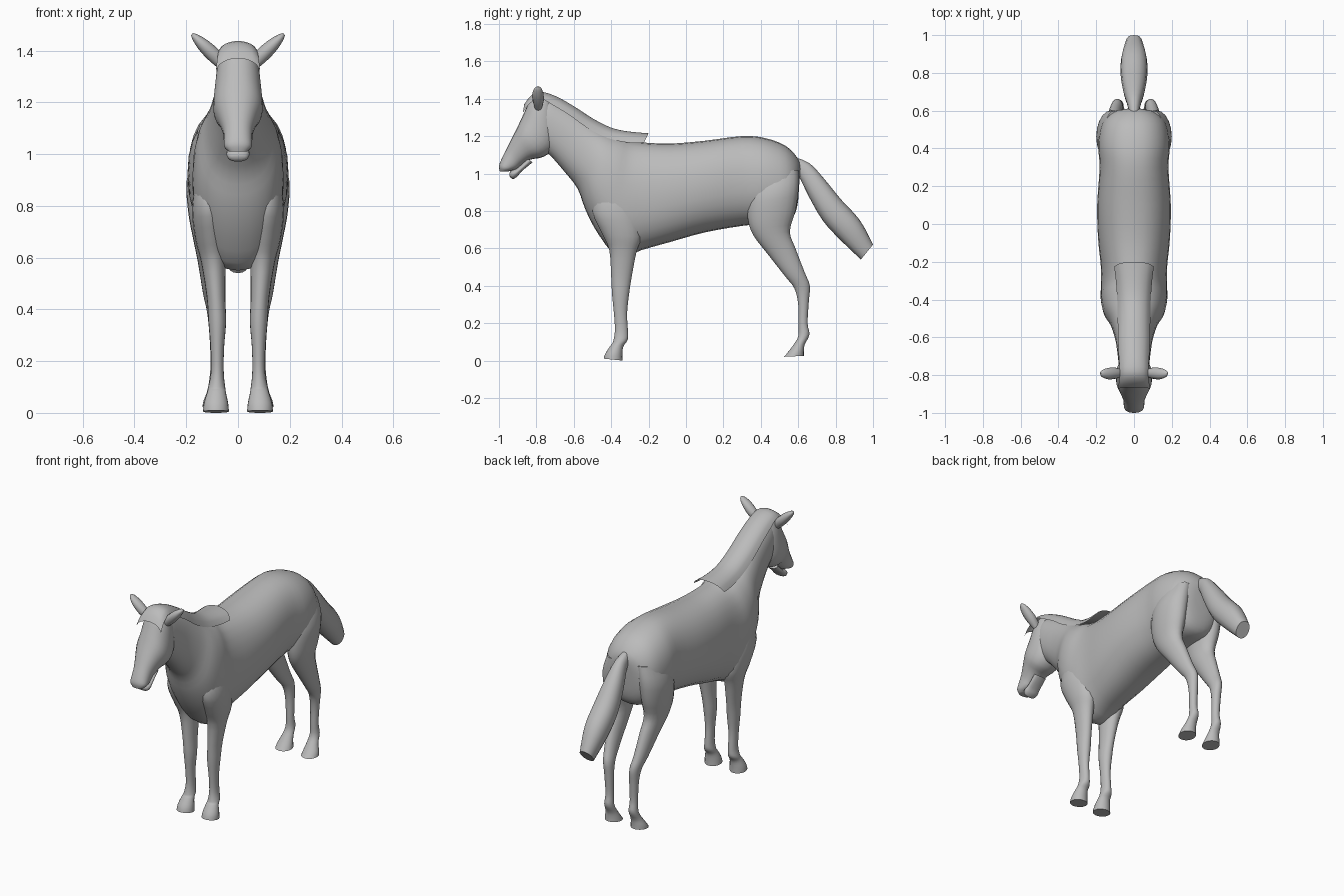
import bpy, bmesh, math
from mathutils import Vector, Matrix

coat = bpy.data.materials.new("grey coat")
coat.diffuse_color = (0.5, 0.5, 0.5, 1)


def finish(name, bm):
    bmesh.ops.recalc_face_normals(bm, faces=bm.faces)
    mesh = bpy.data.meshes.new(name)
    bm.to_mesh(mesh)
    bm.free()
    mesh.materials.append(coat)
    ob = bpy.data.objects.new(name, mesh)
    bpy.context.collection.objects.link(ob)
    bpy.ops.object.select_all(action='DESELECT')
    ob.select_set(True)
    bpy.context.view_layer.objects.active = ob
    bpy.ops.object.shade_smooth_by_angle(angle=math.radians(50))
    return ob


def smooth_rows(rows, steps):
    """Catmull-Rom interpolation between rows of numbers."""
    rows = [Vector(r) for r in rows]
    out = []
    for i in range(len(rows) - 1):
        p0, p1 = rows[max(i - 1, 0)], rows[i]
        p2, p3 = rows[i + 1], rows[min(i + 2, len(rows) - 1)]
        for k in range(steps):
            t = k / steps
            out.append(0.5 * (2 * p1 + (p2 - p0) * t + (2 * p0 - 5 * p1 + 4 * p2 - p3) * t * t
                              + (3 * p1 - p0 - 3 * p2 + p3) * t ** 3))
    return out + [rows[-1]]


def loft(name, rows, side=1, n=20, steps=3, power=0.9, matrix=Matrix()):
    """Skin oval rings; row = x, first edge y z, second edge y z, half width."""
    bm = bmesh.new()
    rings = []
    for x, y0, z0, y1, z1, w in smooth_rows(rows, steps):
        a, b = Vector((x, y0, z0)), Vector((x, y1, z1))
        ring = []
        for i in range(n):
            t = 2 * math.pi * i / n
            c, s = math.cos(t), math.sin(t)
            c = math.copysign(abs(c) ** power, c)
            s = math.copysign(abs(s) ** power, s)
            p = matrix @ ((a + b) / 2 + (a - b) / 2 * c + Vector((w * s, 0, 0)))
            p.x *= side
            ring.append(bm.verts.new(p))
        rings.append(ring)
    for r, q in zip(rings, rings[1:]):
        for i in range(n):
            bm.faces.new((r[i], r[(i + 1) % n], q[(i + 1) % n], q[i]))
    bm.faces.new(rings[0])
    bm.faces.new(rings[-1])
    return finish(name, bm)


# Trunk and neck, rump to poll
loft("body", [(0, *r) for r in (
    (0.612, 1.04, 0.60, 0.86, 0.05), (0.595, 1.085, 0.585, 0.79, 0.12),
    (0.53, 1.15, 0.54, 0.74, 0.17), (0.42, 1.19, 0.42, 0.73, 0.19),
    (0.30, 1.20, 0.30, 0.72, 0.182), (0.10, 1.175, 0.10, 0.685, 0.195),
    (-0.08, 1.16, -0.08, 0.635, 0.19), (-0.22, 1.165, -0.24, 0.59, 0.175),
    (-0.29, 1.175, -0.36, 0.55, 0.175), (-0.34, 1.19, -0.465, 0.67, 0.175),
    (-0.40, 1.21, -0.535, 0.80, 0.16), (-0.47, 1.25, -0.58, 0.92, 0.125),
    (-0.56, 1.31, -0.65, 1.01, 0.10), (-0.65, 1.36, -0.71, 1.08, 0.088),
    (-0.73, 1.40, -0.76, 1.13, 0.08), (-0.78, 1.40, -0.80, 1.20, 0.07))], n=28)

# Head, poll to nose
loft("head", [(0, *r) for r in (
    (-0.775, 1.43, -0.72, 1.38, 0.05), (-0.83, 1.395, -0.70, 1.28, 0.078),
    (-0.87, 1.315, -0.70, 1.15, 0.092), (-0.90, 1.25, -0.76, 1.09, 0.095),
    (-0.93, 1.19, -0.83, 1.075, 0.075), (-0.96, 1.13, -0.88, 1.045, 0.058),
    (-0.985, 1.08, -0.905, 1.025, 0.055), (-1.0, 1.04, -0.935, 1.015, 0.052),
    (-0.995, 1.01, -0.955, 1.01, 0.035))], n=24)
loft("lower_jaw", [(0, *r) for r in (
    (-0.85, 1.08, -0.82, 1.06, 0.04), (-0.90, 1.03, -0.88, 1.01, 0.042),
    (-0.935, 1.015, -0.90, 0.985, 0.045), (-0.945, 0.995, -0.92, 0.972, 0.035),
    (-0.94, 0.98, -0.93, 0.972, 0.015))], n=16)

# Tail, flat at the tip
loft("tail", [(0, *r) for r in (
    (0.57, 1.09, 0.57, 1.00, 0.025), (0.66, 1.055, 0.605, 0.98, 0.035),
    (0.74, 0.97, 0.655, 0.88, 0.055), (0.83, 0.86, 0.73, 0.75, 0.07),
    (0.93, 0.75, 0.82, 0.65, 0.068), (1.0, 0.62, 0.935, 0.54, 0.042))], n=16)

fore = [(0.10, -0.47, 0.92, -0.30, 0.92, 0.06), (0.11, -0.50, 0.80, -0.25, 0.78, 0.068),
        (0.105, -0.45, 0.68, -0.24, 0.66, 0.06), (0.095, -0.41, 0.59, -0.265, 0.58, 0.048),
        (0.085, -0.40, 0.45, -0.29, 0.45, 0.036), (0.08, -0.395, 0.35, -0.305, 0.35, 0.034),
        (0.08, -0.385, 0.25, -0.315, 0.25, 0.026), (0.08, -0.38, 0.16, -0.31, 0.15, 0.025),
        (0.082, -0.39, 0.10, -0.312, 0.11, 0.032), (0.083, -0.40, 0.085, -0.335, 0.075, 0.036),
        (0.085, -0.43, 0.04, -0.34, 0.035, 0.047), (0.085, -0.44, 0.01, -0.34, 0.0, 0.05)]
hind = [(0.10, 0.36, 1.0, 0.60, 1.02, 0.06), (0.12, 0.33, 0.88, 0.602, 0.92, 0.078),
        (0.125, 0.33, 0.76, 0.585, 0.80, 0.068), (0.12, 0.36, 0.67, 0.555, 0.69, 0.055),
        (0.11, 0.44, 0.565, 0.585, 0.60, 0.045), (0.10, 0.53, 0.45, 0.635, 0.47, 0.035),
        (0.09, 0.58, 0.385, 0.662, 0.40, 0.03), (0.085, 0.60, 0.30, 0.657, 0.32, 0.026),
        (0.083, 0.602, 0.20, 0.65, 0.20, 0.023), (0.083, 0.60, 0.13, 0.66, 0.14, 0.027),
        (0.085, 0.575, 0.085, 0.635, 0.085, 0.034), (0.088, 0.545, 0.045, 0.63, 0.05, 0.045),
        (0.088, 0.525, 0.02, 0.63, 0.025, 0.05)]
ear = [(0, -0.02, 0, 0.02, 0, 0.025), (0, -0.03, 0.05, 0.03, 0.05, 0.028),
       (0, -0.032, 0.10, 0.028, 0.10, 0.024), (0, -0.022, 0.14, 0.018, 0.14, 0.014),
       (0, -0.006, 0.157, 0.004, 0.157, 0.005)]
ear_place = Matrix.Translation((0.065, -0.79, 1.355)) @ Matrix.Rotation(math.radians(46), 4, 'Y')
for side, tag in ((-1, "left"), (1, "right")):
    loft("front_leg_" + tag, fore, side, power=1)
    loft("hind_leg_" + tag, hind, side, power=1)
    loft("ear_" + tag, ear, side, n=12, power=1, matrix=ear_place)

# Mane and forelock: arched sheet; row = crest y z, edge y z, half width
bm = bmesh.new()
grid = []
for cy, cz, ey, ez, w in smooth_rows([
        (-0.20, 1.215, -0.225, 1.165, 0.105), (-0.31, 1.225, -0.31, 1.165, 0.095),
        (-0.40, 1.245, -0.42, 1.19, 0.088), (-0.50, 1.295, -0.53, 1.245, 0.086),
        (-0.60, 1.36, -0.62, 1.31, 0.084), (-0.70, 1.415, -0.71, 1.365, 0.08),
        (-0.78, 1.437, -0.78, 1.40, 0.075), (-0.83, 1.415, -0.84, 1.37, 0.08),
        (-0.865, 1.37, -0.872, 1.325, 0.085)], 3):
    row = []
    for i in range(-6, 7):
        u = i / 6
        f = 1 - math.sqrt(max(0, 1 - 0.96 * u * u))
        f /= 0.8
        row.append(bm.verts.new((w * u, cy + (ey - cy) * f, cz + (ez - cz) * f)))
    grid.append(row)
for r, q in zip(grid, grid[1:]):
    for i in range(12):
        bm.faces.new((r[i], r[i + 1], q[i + 1], q[i]))
finish("mane", bm)
